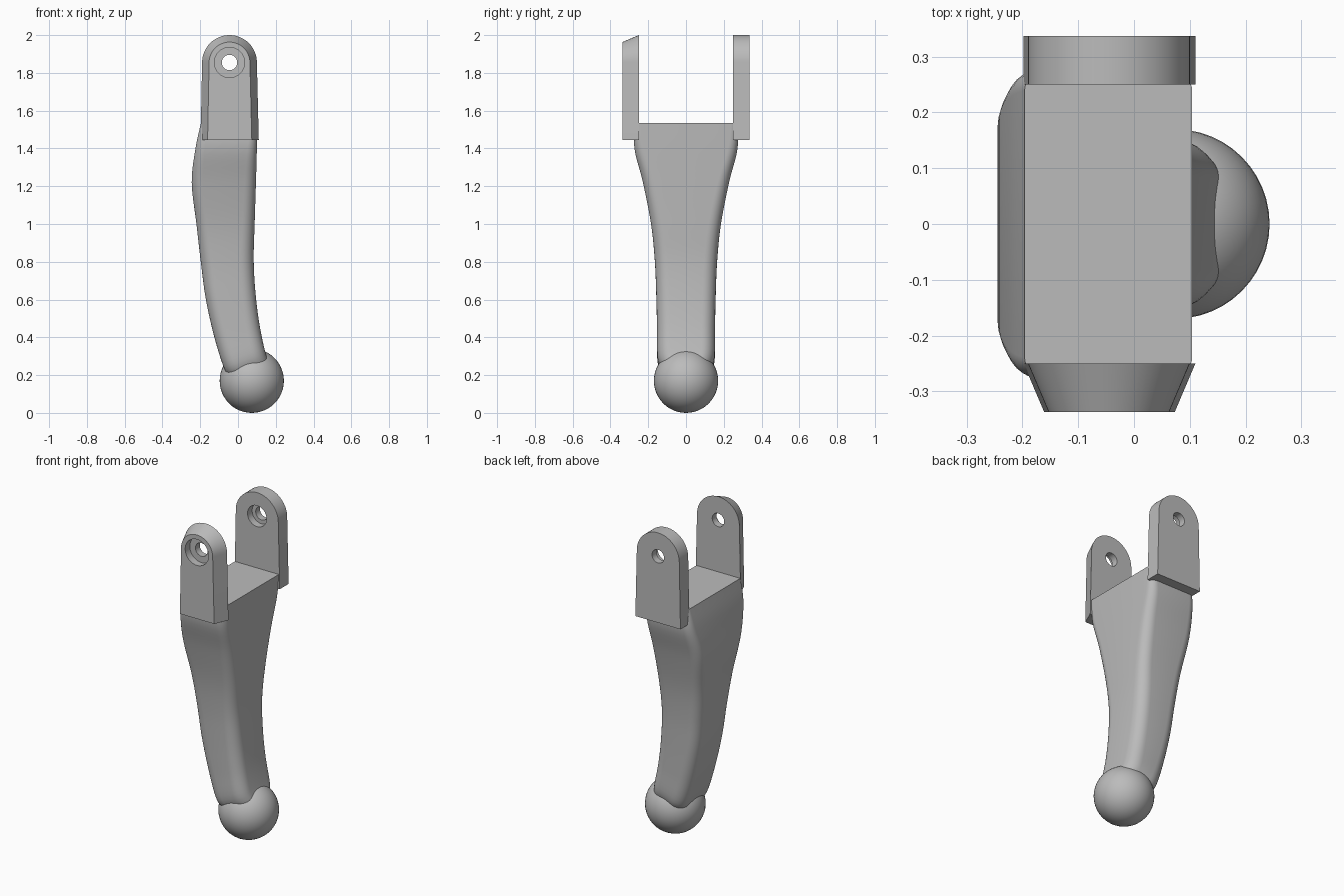
import bpy, bmesh, math

if "Cube" in bpy.data.objects:
    bpy.data.objects.remove(bpy.data.objects["Cube"], do_unlink=True)

grey = bpy.data.materials.new("plain grey")
grey.use_nodes = True
GREY = (0.5, 0.5, 0.5, 1)
grey.diffuse_color = GREY
grey.node_tree.nodes["Principled BSDF"].inputs["Base Color"].default_value = GREY

PIN_X, PIN_Z = -0.045, 1.855


def loft(name, rings):
    """Skin a list of equal-length point rings and cap both ends."""
    bm = bmesh.new()
    loops = [[bm.verts.new(p) for p in ring] for ring in rings]
    n = len(loops[0])
    for a, b in zip(loops, loops[1:]):
        for i in range(n):
            j = (i + 1) % n
            bm.faces.new((a[i], a[j], b[j], b[i]))
    bm.faces.new(loops[0])
    bm.faces.new(loops[-1])
    bmesh.ops.recalc_face_normals(bm, faces=bm.faces)
    mesh = bpy.data.meshes.new(name)
    bm.to_mesh(mesh)
    bm.free()
    mesh.materials.append(grey)
    obj = bpy.data.objects.new(name, mesh)
    bpy.context.collection.objects.link(obj)
    return obj


def activate(obj):
    bpy.ops.object.select_all(action="DESELECT")
    obj.select_set(True)
    bpy.context.view_layer.objects.active = obj


def smooth(obj, angle):
    activate(obj)
    bpy.ops.object.shade_smooth_by_angle(angle=math.radians(angle))


def interpolate(rows, steps):
    """Catmull-Rom through the rows of section values."""
    out = []
    for k in range(len(rows) - 1):
        p0, p1, p2, p3 = (rows[max(0, min(len(rows) - 1, k + d))] for d in (-1, 0, 1, 2))
        for s in range(steps):
            t = s / steps
            out.append([0.5 * (2 * b + (c - a) * t + (2 * a - 5 * b + 4 * c - d) * t * t
                               + (3 * b - a - 3 * c + d) * t ** 3)
                        for a, b, c, d in zip(p0, p1, p2, p3)])
    return out + [rows[-1]]


def arm_ring(zl, xl, zr, xr, half, r):
    """Rounded rectangle, tilted so its left and right edges have own heights."""
    ring = []
    for q, (cx, cy) in enumerate(((xr - r, half - r), (xl + r, half - r),
                                  (xl + r, r - half), (xr - r, r - half))):
        for k in range(9):
            a = math.radians(90 * (q + k / 8))
            x = cx + r * math.cos(a)
            z = zl + (zr - zl) * (x - xl) / (xr - xl)
            ring.append((x, cy + r * math.sin(a), z))
    return ring


# Curved arm: low edge z, x; high edge z, x; half width; corner radius
sections = [
    (0.18, -0.04, 0.25, 0.17, 0.12, 0.07),
    (0.24, -0.075, 0.32, 0.145, 0.15, 0.07),
    (0.40, -0.125, 0.46, 0.115, 0.153, 0.07),
    (0.60, -0.17, 0.63, 0.093, 0.157, 0.07),
    (0.80, -0.197, 0.81, 0.083, 0.165, 0.07),
    (1.00, -0.22, 1.00, 0.088, 0.185, 0.065),
    (1.22, -0.245, 1.22, 0.095, 0.228, 0.06),
    (1.40, -0.225, 1.40, 0.10, 0.273, 0.05),
    (1.535, -0.196, 1.535, 0.104, 0.27, 0.03),
]
smooth(loft("curved_arm", [arm_ring(*s) for s in interpolate(sections, 5)]), 50)

# Ball at the foot
bpy.ops.mesh.primitive_uv_sphere_add(segments=48, ring_count=24, radius=0.17,
                                     location=(0.073, 0, 0.17))
ball = bpy.context.object
ball.name = "foot_ball"
ball.data.materials.append(grey)
smooth(ball, 60)


def lug_ring(y, inset):
    """Arch outline of a lug at depth y, pulled in by inset."""
    r = 0.145 - inset
    ring = [(0.11 - inset, y, 1.445)]
    for k in range(33):
        a = math.pi * k / 32
        ring.append((PIN_X + r * math.cos(a), y, PIN_Z + r * math.sin(a)))
    return ring + [(-0.198 + inset, y, 1.445)]


def bore(obj, radius, y0, y1):
    bpy.ops.mesh.primitive_cylinder_add(vertices=40, radius=radius, depth=y1 - y0,
                                        location=(PIN_X, (y0 + y1) / 2, PIN_Z),
                                        rotation=(math.pi / 2, 0, 0))
    cutter = bpy.context.object
    cutter.hide_render = True
    activate(obj)
    mod = obj.modifiers.new("bore", "BOOLEAN")
    mod.operation = "DIFFERENCE"
    mod.object = cutter
    bpy.ops.object.modifier_apply(modifier=mod.name)
    bpy.data.objects.remove(cutter, do_unlink=True)


# Fork lugs: the front one tapers outward; both are counterbored from the front
for name, y0, y1, inset, wide in (("front_lug", -0.337, -0.25, 0.037, 0.08),
                                  ("back_lug", 0.25, 0.337, 0, 0.065)):
    lug = loft(name, [lug_ring(y0, inset), lug_ring(y1, 0)])
    bore(lug, 0.041, y0 - 0.1, y1 + 0.1)
    bore(lug, wide, y0 - 0.1, y0 + 0.045)
    smooth(lug, 20)
